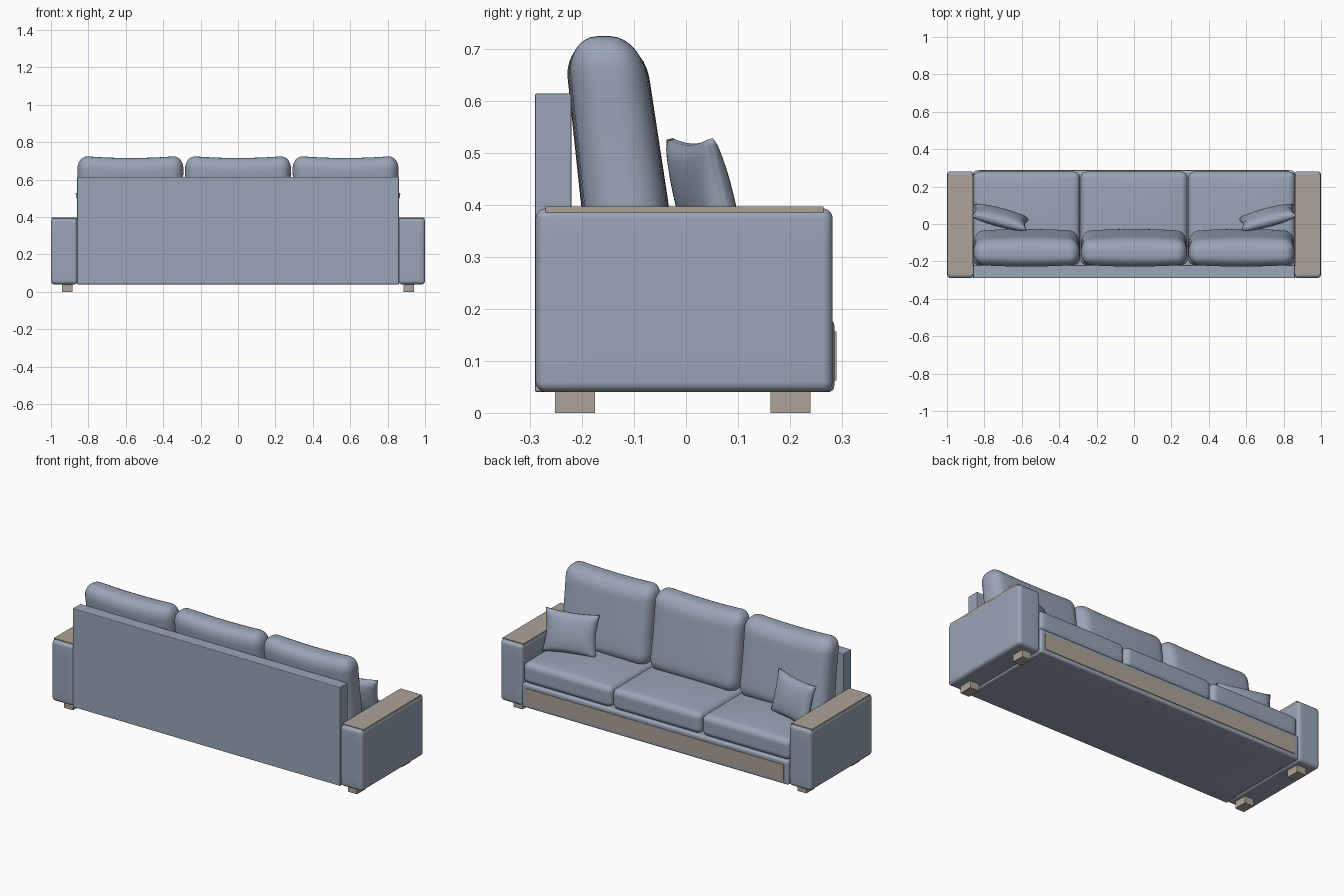
import bpy, bmesh, math
from mathutils import Vector, Matrix

if "Cube" in bpy.data.objects:
    bpy.data.objects.remove(bpy.data.objects["Cube"])


def material(name, rgb):
    m = bpy.data.materials.new(name)
    m.diffuse_color = (*rgb, 1)
    m.use_nodes = True
    m.node_tree.nodes["Principled BSDF"].inputs["Base Color"].default_value = m.diffuse_color
    return m


FABRIC = material("blue_grey_fabric", (0.32, 0.375, 0.47))
WOOD = material("pale_wood", (0.42, 0.365, 0.315))


def grid_cube(name, mat, shape, n=14):
    """Gridded cube whose points in [-1, 1] are placed by a shape function."""
    bm = bmesh.new()
    bmesh.ops.create_cube(bm, size=2)
    bmesh.ops.subdivide_edges(bm, edges=bm.edges[:], cuts=n - 1, use_grid_fill=True)
    for v in bm.verts:
        v.co = shape(v.co.copy())
    for f in bm.faces:
        f.smooth = True
    me = bpy.data.meshes.new(name)
    bm.to_mesh(me)
    bm.free()
    me.materials.append(mat)
    ob = bpy.data.objects.new(name, me)
    bpy.context.collection.objects.link(ob)
    return ob


def rounded(name, mat, lo, hi, r, warp=None, n=14):
    """Soft box: the outer rows of the grid form the rounded rim."""
    lo, hi, r = Vector(lo), Vector(hi), Vector(r)
    mid, half = (lo + hi) / 2, (hi - lo) / 2
    k = 1 - 8 / n          # the outer four rows on each side are the rim

    def shape(p):
        inner, d = Vector(), Vector()
        for i in range(3):
            a, s = abs(p[i]), math.copysign(1, p[i])
            inner[i] = s * (half[i] - r[i]) * min(a / k, 1)
            d[i] = s * max(0, (a - k) / (1 - k))
        d.normalize()
        q = mid + inner + Vector(d[i] * r[i] for i in range(3))
        return warp(q) if warp else q
    return grid_cube(name, mat, shape, n)


def box(name, mat, lo, hi, bevel=0.0):
    """Crisp box with an optional small bevel."""
    lo, hi = Vector(lo), Vector(hi)
    bm = bmesh.new()
    bmesh.ops.create_cube(bm, size=1)
    for v in bm.verts:
        v.co = (lo + hi) / 2 + v.co * (hi - lo)
    if bevel:
        bmesh.ops.bevel(bm, geom=bm.edges[:], offset=bevel, segments=2,
                        profile=0.5, affect='EDGES')
    me = bpy.data.meshes.new(name)
    bm.to_mesh(me)
    bm.free()
    me.materials.append(mat)
    ob = bpy.data.objects.new(name, me)
    bpy.context.collection.objects.link(ob)
    return ob


# Frame: base, back board and wooden front panel
rounded("base", FABRIC, (-0.858, -0.285, 0.04), (0.858, 0.285, 0.18), (0.012,) * 3)
box("back_board", FABRIC, (-0.86, -0.29, 0.04), (0.86, -0.22, 0.614), 0.003)
box("front_panel", WOOD, (-0.83, 0.27, 0.062), (0.83, 0.289, 0.156))

# Arms with wooden tops, and legs
for side, s in (("left", -1), ("right", 1)):
    x0, x1 = sorted((s * 0.857, s * 1.0))
    rounded(f"{side}_arm", FABRIC, (x0, -0.289, 0.04), (x1, 0.282, 0.393), (0.02,) * 3)
    box(f"{side}_arm_top", WOOD, (x0 + 0.004, -0.27, 0.385),
        (x1 - 0.004, 0.264, 0.397))
    lx0, lx1 = sorted((s * 0.885, s * 0.942))
    for end, y in (("back", -0.252), ("front", 0.162)):
        box(f"{side}_{end}_leg", WOOD, (lx0, y, 0), (lx1, y + 0.077, 0.045))

# Seat and back cushions
for i, cx in enumerate((-0.575, 0, 0.575)):
    def crown(q):
        # domed seat top
        u, v = (q.x - cx) / 0.285, (q.y - 0.03) / 0.25
        if q.z > 0.24:
            q.z += 0.014 * max(0, 1 - u * u) * max(0, 1 - v * v)
        return q

    def lean(q):
        # leaning, tapering body with a sagging top and bulging faces
        u, h = (q.x - cx) / 0.285, (q.z - 0.28) / 0.447
        full = 1 - 0.12 * u * u
        taper = 1 - 0.12 * max(0, h - 0.3)
        q.y = -0.102 - 0.056 * h + q.y * taper * full
        q.z -= 0.013 * (1 - u * u) * h
        q.x = cx + (q.x - cx) * (1 - 0.02 * math.sin(math.pi * max(0, min(1, h))))
        return q

    rounded(f"seat_cushion_{i + 1}", FABRIC, (cx - 0.286, -0.22, 0.175),
            (cx + 0.286, 0.28, 0.297), (0.035, 0.035, 0.032), crown, 18)
    rounded(f"back_cushion_{i + 1}", FABRIC, (cx - 0.286, -0.084, 0.28),
            (cx + 0.286, 0.084, 0.729), (0.06, 0.07, 0.075), lean, 18)

# Throw pillows with pinched corners, leaning back and turned inward
for side, s in (("left", -1), ("right", 1)):
    place = (Matrix.Translation((s * 0.715, 0.035, 0.412))
             @ Matrix.Rotation(s * math.radians(15), 4, 'Z')
             @ Matrix.Rotation(math.radians(14), 4, 'X'))

    def plump(p):
        a, b = 1 - p.x ** 2, 1 - p.z ** 2
        thick = 0.006 + 0.036 * max(0, a * b) ** 0.4
        return place @ Vector((0.15 * p.x * (1 - 0.09 * b), p.y * thick,
                               0.118 * p.z * (1 - 0.09 * a)))
    grid_cube(f"{side}_throw_pillow", FABRIC, plump, 16)
